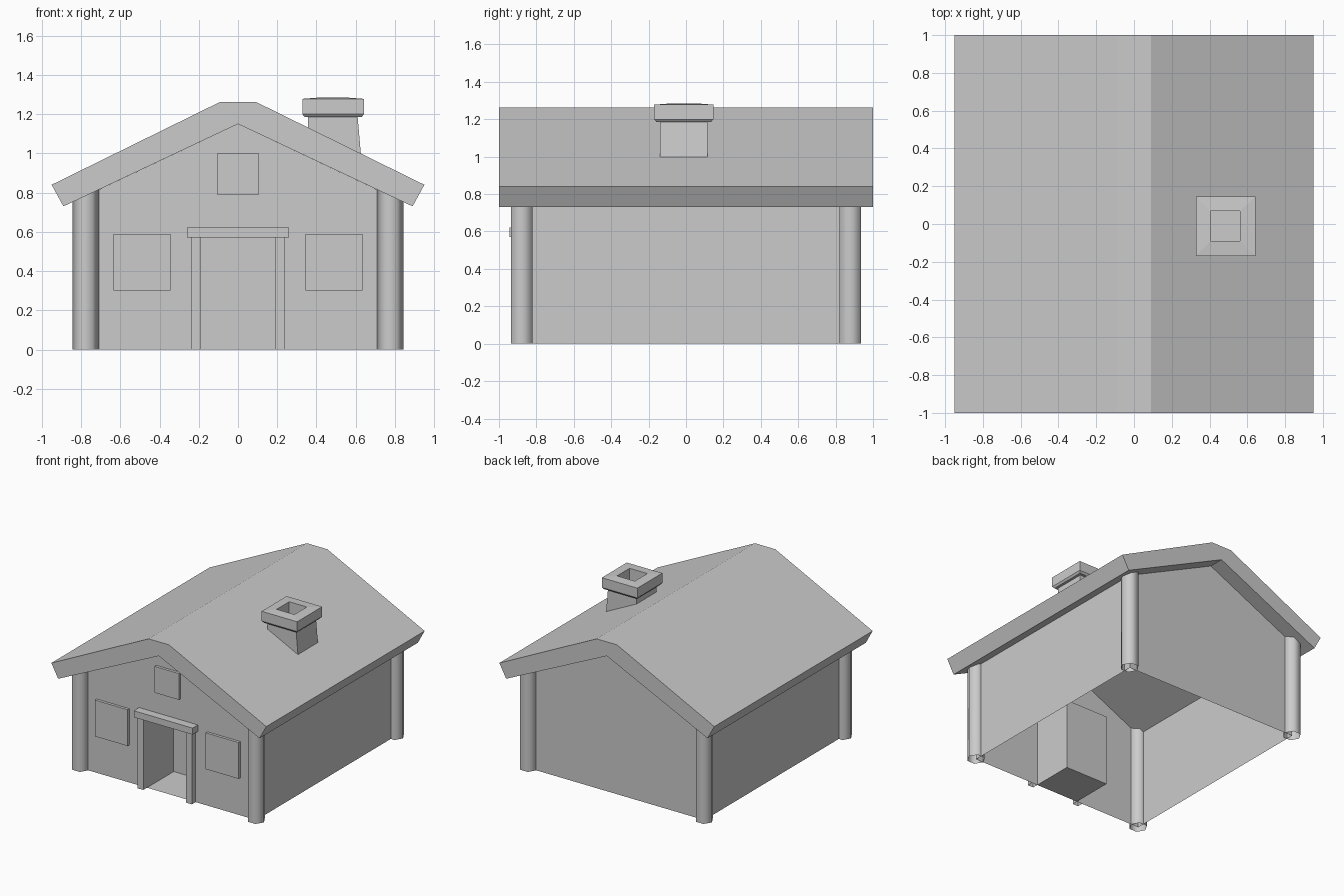
import bpy
from math import cos, sin, pi

if "Cube" in bpy.data.objects:
    bpy.data.objects.remove(bpy.data.objects["Cube"])

WX, WY = 0.777, 0.878          # wall planes
EAVE, RIDGE = 0.783, 1.15      # wall top heights


def make(name, verts, faces, smooth=False):
    me = bpy.data.meshes.new(name)
    me.from_pydata(verts, [], faces)
    me.update()
    for p in me.polygons:
        p.use_smooth = smooth
    ob = bpy.data.objects.new(name, me)
    bpy.context.collection.objects.link(ob)
    return ob


def box(name, x, y, z, skip=()):
    """Box from ranges; named sides in skip stay open."""
    v = [(a, b, c) for c in z for b in y for a in x]
    sides = dict(bottom=(0, 2, 3, 1), top=(4, 5, 7, 6), front=(0, 1, 5, 4),
                 back=(2, 6, 7, 3), left=(0, 4, 6, 2), right=(1, 3, 7, 5))
    return make(name, v, [f for k, f in sides.items() if k not in skip])


def loft(name, rings, cap_start=False, cap_end=False, smooth=False):
    """Skin between rings with equal point counts."""
    n = len(rings[0])
    verts = [p for r in rings for p in r]
    faces = [(k * n + i, k * n + (i + 1) % n, (k + 1) * n + (i + 1) % n, (k + 1) * n + i)
             for k in range(len(rings) - 1) for i in range(n)]
    if cap_start:
        faces.append(tuple(reversed(range(n))))
    if cap_end:
        faces.append(tuple(range(len(verts) - n, len(verts))))
    return make(name, verts, faces, smooth)


# Roof: thick bent slab running front to back
half = [(0.09, 1.263), (0.95, 0.84), (0.89, 0.73)]
profile = half + [(0, RIDGE)] + [(-x, z) for x, z in reversed(half)]
loft("roof", [[(x, y, z) for x, z in profile] for y in (1, -1)], True, True)

# Walls: thin sheets, open underneath, with a doorway in the front
gable = [(WX, EAVE), (0, RIDGE), (-WX, EAVE)]
front = [(-WX, 0), (-0.19, 0), (-0.19, 0.57), (0.19, 0.57), (0.19, 0), (WX, 0)] + gable
make("front_wall", [(x, -WY, z) for x, z in front], [range(len(front))])
back = [(-WX, 0), (WX, 0)] + gable
make("back_wall", [(x, WY, z) for x, z in back], [tuple(reversed(range(5)))])
for s, side in ((-1, "left"), (1, "right")):
    v = [(s * WX, -WY, 0), (s * WX, WY, 0), (s * WX, WY, EAVE), (s * WX, -WY, EAVE)]
    make(side + "_wall", v if s > 0 else v[::-1], [(0, 1, 2, 3)])

# Entrance recess, its inner faces turned toward the doorway
recess = box("door_recess", (-0.19, 0.19), (-WY, -0.54), (0, 0.57), ("front",))
recess.data.flip_normals()

# Door frame
for s, side in ((-1, "left"), (1, "right")):
    box(side + "_door_post", sorted((s * 0.19, s * 0.24)), (-0.925, -WY), (0, 0.57),
        ("bottom", "back"))
box("door_lintel", (-0.26, 0.26), (-0.945, -WY), (0.57, 0.622), ("back",))

# Window panels
for name, x, z in (("left_window", (-0.635, -0.345), (0.3, 0.59)),
                   ("right_window", (0.345, 0.635), (0.3, 0.59)),
                   ("attic_window", (-0.107, 0.107), (0.79, 1.0))):
    box(name, x, (-0.9, -WY), z, ("back",))

# Six-sided corner posts, open at the foot
for sx in (-1, 1):
    for sy in (-1, 1):
        ring = [(sx * WX + 0.0675 * cos(i * pi / 3), sy * WY + 0.0675 * sin(i * pi / 3))
                for i in range(6)]
        name = ("front" if sy < 0 else "back") + ("_left" if sx < 0 else "_right") + "_post"
        loft(name, [[(x, y, z) for x, y in ring] for z in (0, 0.82)], smooth=True)


# Chimney: shaft, flared cap and sunken flue as one skin
def rect(x0, x1, y0, y1, zl, zr=None):
    zr = zl if zr is None else zr
    return [(x0, y0, zl), (x1, y0, zr), (x1, y1, zr), (x0, y1, zl)]


loft("chimney", [
    rect(0.357, 0.627, -0.138, 0.114, 1.12, 0.99),
    rect(0.357, 0.61, -0.138, 0.114, 1.185),
    rect(0.34, 0.63, -0.158, 0.134, 1.185),
    rect(0.328, 0.642, -0.17, 0.146, 1.2),
    rect(0.328, 0.642, -0.17, 0.146, 1.278),
    rect(0.405, 0.562, -0.09, 0.068, 1.284),
    rect(0.405, 0.562, -0.09, 0.068, 1.16)], cap_end=True)
